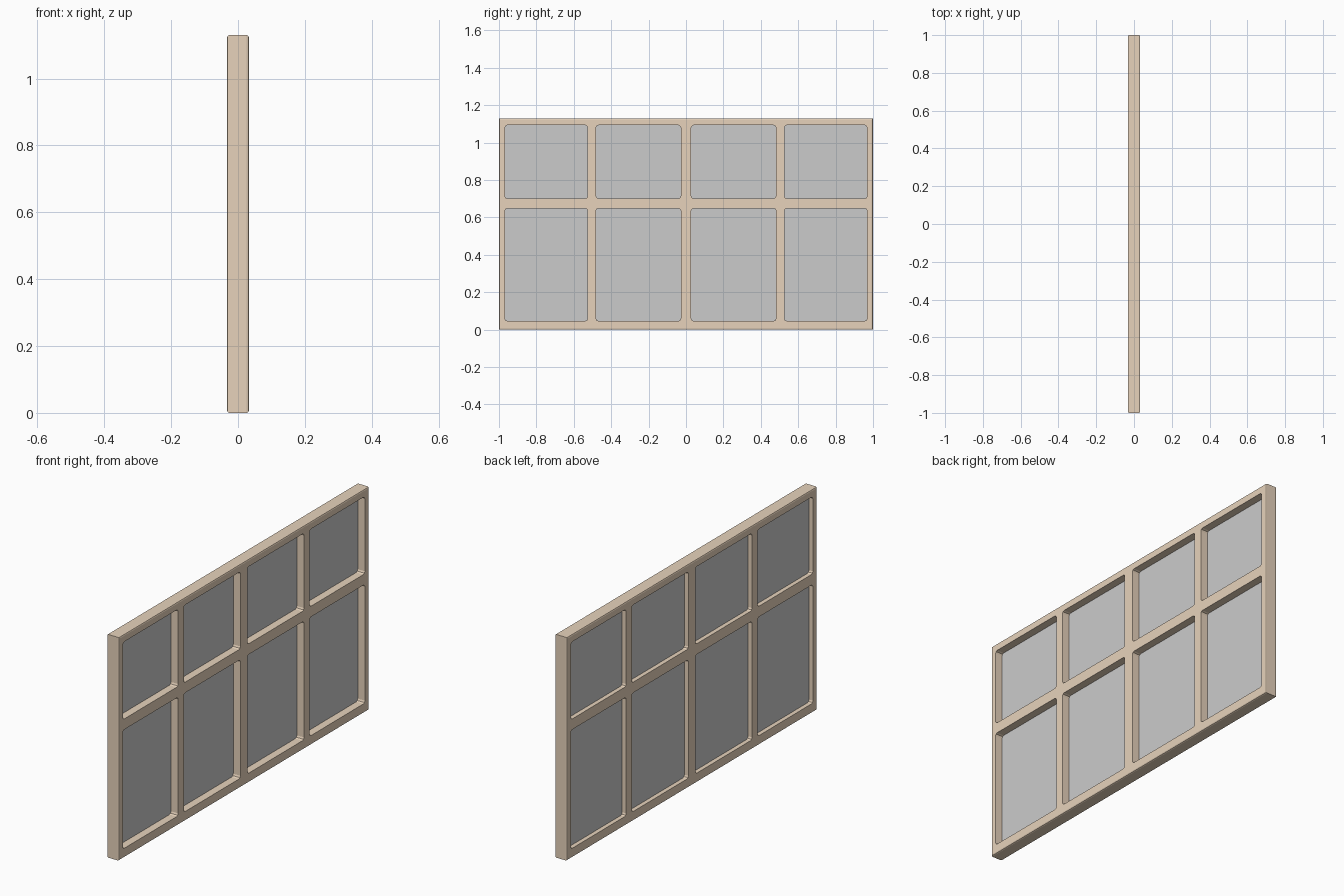
import bpy, bmesh
from mathutils import Vector

if "Cube" in bpy.data.objects:
    bpy.data.objects.remove(bpy.data.objects["Cube"])

H, T = 1.13, 0.033            # frame height, half thickness
PANE_X = -0.009
COLS = [(-0.968, -0.526), (-0.481, -0.028), (0.028, 0.481), (0.526, 0.968)]
ROWS = [(0.047, 0.648), (0.702, 1.093)]

wood = bpy.data.materials.new("wood")
wood.diffuse_color = (0.8, 0.65, 0.5, 1)
wood.use_nodes = True
wood.node_tree.nodes["Principled BSDF"].inputs["Base Color"].default_value = wood.diffuse_color


def box(name, lo, hi, bevel=0.0, along_x=True, segments=2):
    """Box between two corners; bevels edges along x, or all the others."""
    lo, hi = Vector(lo), Vector(hi)
    bm = bmesh.new()
    bmesh.ops.create_cube(bm, size=1)
    for v in bm.verts:
        v.co = Vector((lo[i] + (v.co[i] + 0.5) * (hi[i] - lo[i]) for i in range(3)))
    if bevel:
        edges = [e for e in bm.edges
                 if (abs(e.verts[0].co.x - e.verts[1].co.x) > 1e-6) == along_x]
        bmesh.ops.bevel(bm, geom=edges, offset=bevel, segments=segments,
                        profile=0.5, affect='EDGES')
    mesh = bpy.data.meshes.new(name)
    bm.to_mesh(mesh)
    bm.free()
    ob = bpy.data.objects.new(name, mesh)
    bpy.context.collection.objects.link(ob)
    return ob


# Frame with softened face perimeter
frame = box("window_frame", (-T, -1, 0), (T, 1, H), 0.007, along_x=False)
frame.data.materials.append(wood)

# Rounded openings cut through the frame, each with its own glass pane
for r, (z0, z1) in enumerate(ROWS):
    for c, (y0, y1) in enumerate(COLS):
        cutter = box(f"opening_cutter_{r}_{c}", (-0.1, y0, z0), (0.1, y1, z1), 0.012)
        cutter.data.materials.append(wood)
        cutter.hide_render = True
        cutter.hide_set(True)
        cut = frame.modifiers.new(f"opening_{r}_{c}", 'BOOLEAN')
        cut.operation, cut.solver, cut.object = 'DIFFERENCE', 'EXACT', cutter
        box(f"glass_pane_{r}_{c}", (PANE_X - 0.002, y0 - 0.004, z0 - 0.004),
            (PANE_X + 0.002, y1 + 0.004, z1 + 0.004))
